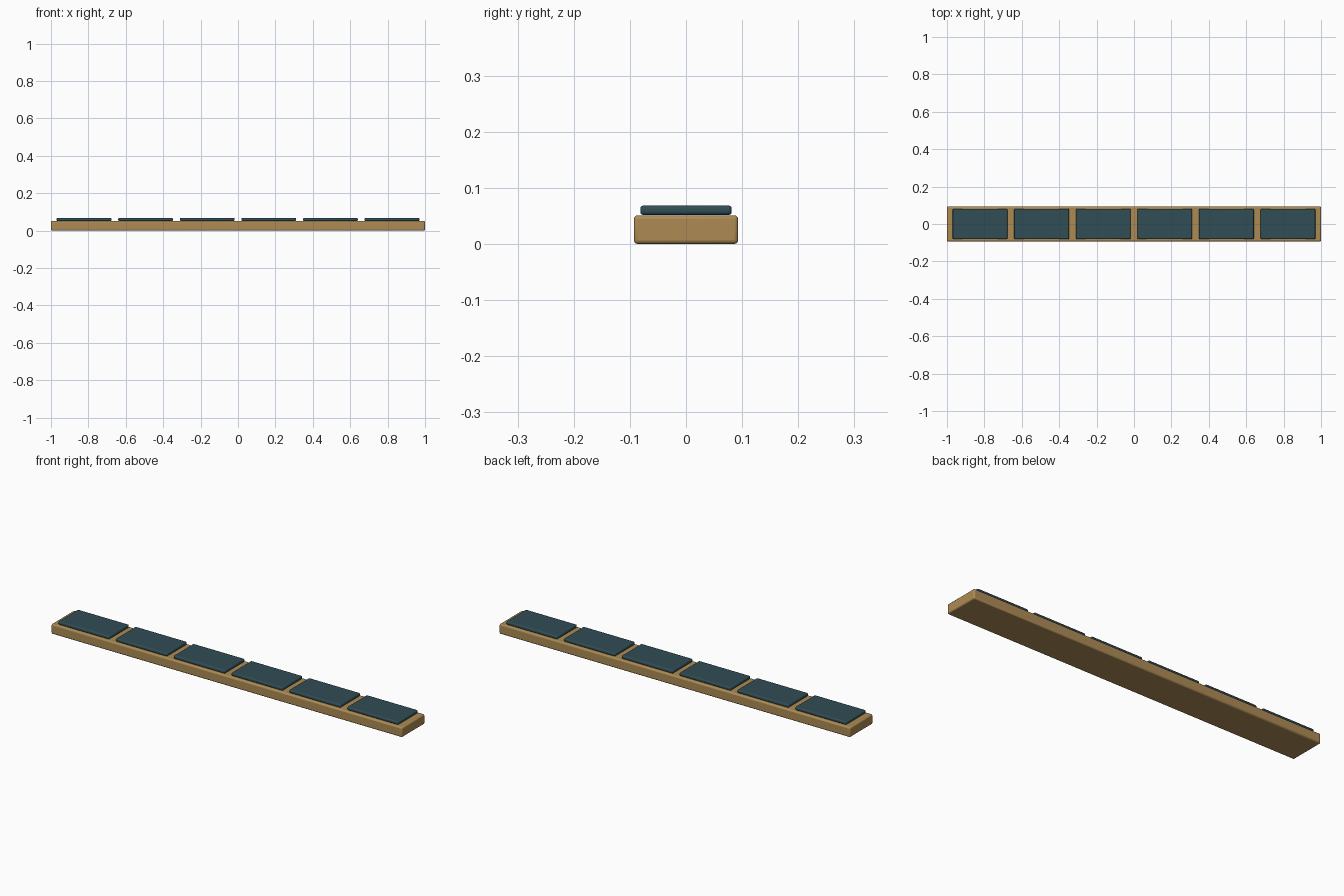
import bpy

if "Cube" in bpy.data.objects:
    bpy.data.objects.remove(bpy.data.objects["Cube"])


def material(name, color):
    m = bpy.data.materials.new(name)
    m.diffuse_color = color
    m.use_nodes = True
    m.node_tree.nodes["Principled BSDF"].inputs["Base Color"].default_value = m.diffuse_color
    return m


def rounded_box(name, size, center, bevel, mat):
    bpy.ops.mesh.primitive_cube_add(size=1, location=center)
    ob = bpy.context.object
    ob.name = name
    ob.scale = size
    bpy.ops.object.transform_apply(location=False, rotation=False, scale=True)
    b = ob.modifiers.new("rounded_edges", "BEVEL")
    b.width = bevel
    b.segments = 3
    ob.data.materials.append(mat)
    bpy.ops.object.shade_smooth_by_angle()
    return ob


wood = material("wood", (0.42, 0.26, 0.09, 1))
teal = material("dark_teal", (0.03, 0.075, 0.09, 1))

# Long wooden plank
rounded_box("plank", (2.0, 0.186, 0.051), (0, 0, 0.0255), 0.007, wood)

# Row of six thin pads on top
COUNT, PITCH = 6, 0.3293
for i in range(COUNT):
    x = (i - (COUNT - 1) / 2) * PITCH
    rounded_box(f"pad_{i + 1}", (0.293, 0.163, 0.017), (x, 0, 0.0600), 0.006, teal)
